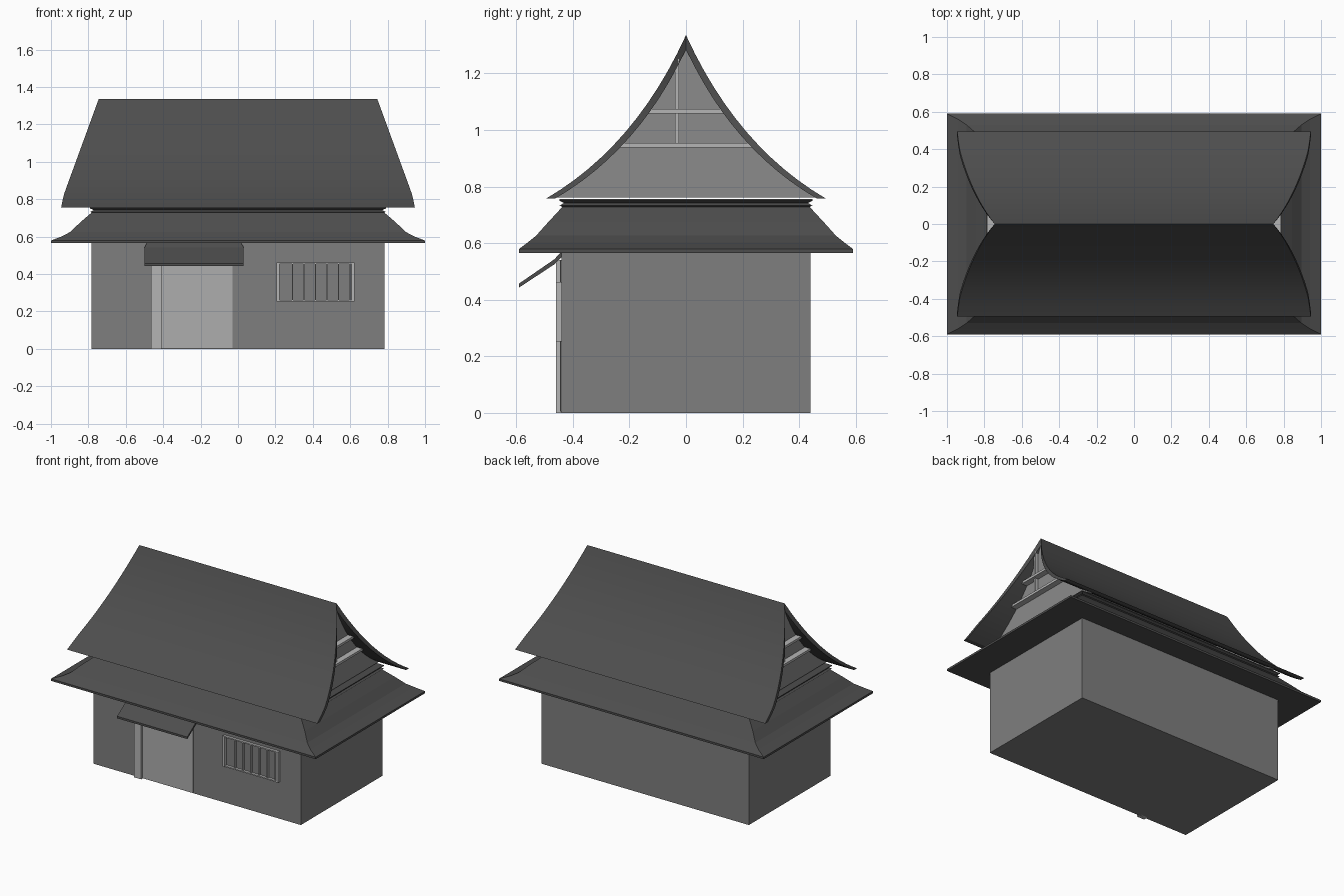
import bpy, bmesh, math

if "Cube" in bpy.data.objects:
    bpy.data.objects.remove(bpy.data.objects["Cube"])


def material(name, v):
    m = bpy.data.materials.new(name)
    m.diffuse_color = (v, v, v, 1)
    m.use_nodes = True
    m.node_tree.nodes["Principled BSDF"].inputs["Base Color"].default_value = m.diffuse_color
    return m


WALL = material("wall_grey", 0.21)
GABLE = material("gable_grey", 0.26)
ROOF = material("roof_dark_grey", 0.075)
TRIM = material("trim_light_grey", 0.46)
DOOR = material("door_light_grey", 0.42)


def make(name, verts, faces, mat, smooth=False):
    me = bpy.data.meshes.new(name)
    me.from_pydata(verts, [], faces)
    bm = bmesh.new()
    bm.from_mesh(me)
    bmesh.ops.recalc_face_normals(bm, faces=bm.faces)
    bm.to_mesh(me)
    bm.free()
    me.materials.append(mat)
    ob = bpy.data.objects.new(name, me)
    bpy.context.collection.objects.link(ob)
    if smooth:
        bpy.ops.object.select_all(action='DESELECT')
        ob.select_set(True)
        bpy.context.view_layer.objects.active = ob
        bpy.ops.object.shade_smooth_by_angle(angle=math.radians(25))
    return ob


def loft(name, rings, mat, smooth=False):
    """Join rings of equal length and cap both ends."""
    n = len(rings[0])
    faces = [(r * n + i, r * n + (i + 1) % n, (r + 1) * n + (i + 1) % n, (r + 1) * n + i)
             for r in range(len(rings) - 1) for i in range(n)]
    faces += [tuple(range(n)), tuple((len(rings) - 1) * n + i for i in range(n))]
    return make(name, [v for r in rings for v in r], faces, mat, smooth)


def box(name, x0, x1, y0, y1, z0, z1, mat):
    return loft(name, [[(x0, y0, z), (x1, y0, z), (x1, y1, z), (x0, y1, z)]
                       for z in (z0, z1)], mat)


# House body
box("house_walls", -0.783, 0.783, -0.44, 0.44, 0, 0.58, WALL)

# Lower skirt roof with stepped collar
skirt = [(1.0, 0.59, 0.565), (1.0, 0.59, 0.579), (0.94, 0.56, 0.602), (0.895, 0.53, 0.626),
         (0.845, 0.486, 0.675), (0.783, 0.437, 0.728), (0.79, 0.447, 0.732),
         (0.772, 0.432, 0.742), (0.79, 0.447, 0.75), (0.79, 0.447, 0.755)]
loft("lower_roof", [[(-x, -y, z), (x, -y, z), (x, y, z), (-x, y, z)]
                    for x, y, z in skirt], ROOF)


# Upper roof: curved shell with flared gable ends
def bezier(a, b, c, n):
    pts = []
    for i in range(n + 1):
        t = i / n
        pts.append(tuple((1 - t) ** 2 * p + 2 * t * (1 - t) * q + t * t * r
                         for p, q, r in zip(a, b, c)))
    return pts


def end_x(z):
    return min(0.946, 0.745 + 0.365 * (1.335 - z) - 0.25 * max(0, 0.83 - z) ** 1.2)


N = 12
outer = bezier((0, 1.335), (0.18, 0.94), (0.495, 0.757), N)
inner = bezier((0, 1.285), (0.165, 0.93), (0.463, 0.757), N)


def full(p):
    return [(-y, z) for y, z in reversed(p)] + p[1:]


fo, fi = full(outer), full(inner)
k = len(fo)
verts = [(s * end_x(zo), y, z) for s in (-1, 1) for prof in (fo, fi)
         for (y, z), (yo, zo) in zip(prof, fo)]
faces = []
for i in range(k - 1):
    a, b, c, d = i, k + i, 2 * k + i, 3 * k + i
    faces += [(a, a + 1, c + 1, c), (b, b + 1, d + 1, d),
              (a, a + 1, b + 1, b), (c, c + 1, d + 1, d)]
faces += [(0, k, 3 * k, 2 * k), (k - 1, 2 * k - 1, 4 * k - 1, 3 * k - 1)]
make("upper_roof", verts, faces, ROOF, True)

# Gable walls and timber trim at both ends
for s, side in ((-1, "left"), (1, "right")):
    loft(side + "_gable_wall", [[(x, y, z + 0.005) for y, z in fi]
                                for x in (s * 0.715, s * 0.745)], GABLE)
    for nm, hw, z in (("lower", 0.25, 0.937), ("upper", 0.15, 1.058)):
        box(f"{side}_gable_{nm}_beam", *sorted((s * 0.74, s * 0.785)),
            -hw + 0.01, hw - 0.01, z, z + 0.016, TRIM)
    yb = -0.032 * s
    box(side + "_gable_post", *sorted((s * 0.74, s * 0.767)),
        yb - 0.007, yb + 0.007, 0.945, 1.25, TRIM)

# Door: two flat panels and a projecting post
box("door_left_panel", -0.42, -0.18, -0.446, -0.44, 0.005, 0.54, DOOR)
box("door_right_panel", -0.18, -0.03, -0.443, -0.44, 0.005, 0.54, DOOR)
box("door_post", -0.465, -0.41, -0.459, -0.425, 0, 0.54, TRIM)

# Sloped awning over the door
awning = [(-0.59, 0.443), (-0.59, 0.457), (-0.465, 0.543), (-0.44, 0.57),
          (-0.435, 0.555), (-0.465, 0.525)]
loft("door_awning", [[(cx + s * (0.25 if z > 0.55 else 0.265), y, z) for y, z in awning]
                     for s in (-1, 1) for cx in (-0.235,)], ROOF)

# Barred window
box("window_left_frame", 0.205, 0.221, -0.46, -0.435, 0.253, 0.462, TRIM)
box("window_right_frame", 0.608, 0.624, -0.46, -0.435, 0.253, 0.462, TRIM)
box("window_sill", 0.221, 0.608, -0.458, -0.435, 0.253, 0.261, TRIM)
box("window_head", 0.221, 0.608, -0.458, -0.435, 0.454, 0.462, TRIM)
for i in range(6):
    x = 0.29 + i * 0.0615 - 0.002
    box(f"window_bar_{i + 1}", x, x + 0.007, -0.455, -0.435, 0.261, 0.454, TRIM)
